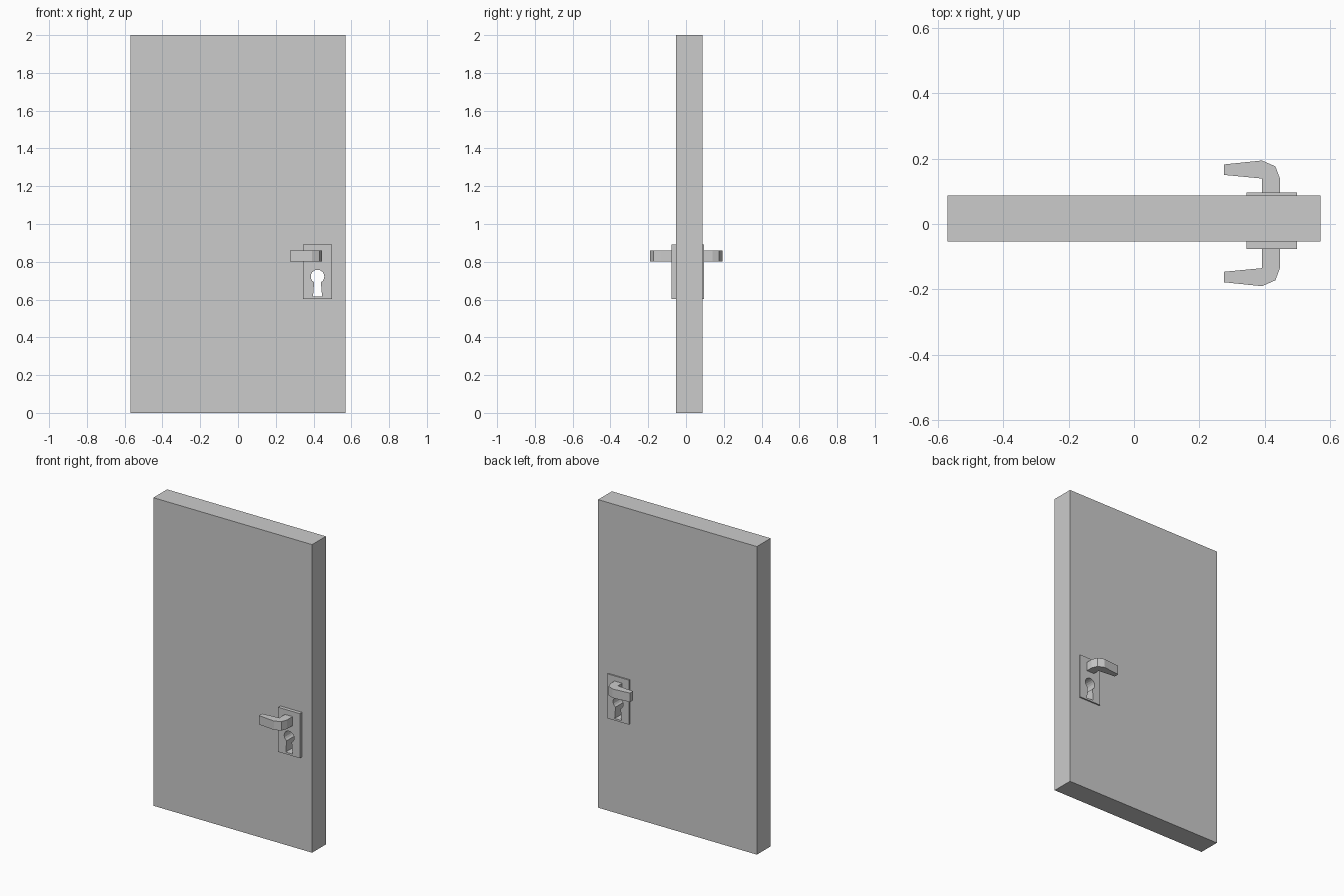
import bpy, bmesh
from math import cos, sin, radians
from mathutils import Vector

if "Cube" in bpy.data.objects:
    bpy.data.objects.remove(bpy.data.objects["Cube"])


def prism(name, profile, offset):
    """Extrude a closed 3D outline by an offset vector into a solid."""
    bm = bmesh.new()
    face = bm.faces.new([bm.verts.new(p) for p in profile])
    ext = bmesh.ops.extrude_face_region(bm, geom=[face], use_keep_orig=True)
    verts = [g for g in ext["geom"] if isinstance(g, bmesh.types.BMVert)]
    bmesh.ops.translate(bm, verts=verts, vec=Vector(offset))
    bmesh.ops.recalc_face_normals(bm, faces=bm.faces)
    mesh = bpy.data.meshes.new(name)
    bm.to_mesh(mesh)
    bm.free()
    obj = bpy.data.objects.new(name, mesh)
    bpy.context.collection.objects.link(obj)
    return obj


def box(name, x0, x1, y0, y1, z0, z1):
    outline = [(x0, y0, z0), (x1, y0, z0), (x1, y0, z1), (x0, y0, z1)]
    return prism(name, outline, (0, y1 - y0, 0))


FRONT, BACK = -0.054, 0.087          # door faces
PLATE_FRONT, PLATE_BACK = -0.077, 0.096

# Door panel and the two lock plates
door = box("door_panel", -0.57, 0.57, FRONT, BACK, 0, 2)
front_plate = box("front_plate", 0.343, 0.498, PLATE_FRONT, FRONT, 0.603, 0.892)
back_plate = box("back_plate", 0.343, 0.498, BACK, PLATE_BACK, 0.603, 0.892)

# Keyhole: round top and flared slot, cut through everything
kx, kz, r = 0.421, 0.722, 0.036
outline = [(kx + r * cos(radians(a)), -0.3, kz + r * sin(radians(a)))
           for a in range(-60, 241, 20)]
outline += [(kx - 0.024, -0.3, 0.616), (kx + 0.024, -0.3, 0.616)]
cutter = prism("keyhole_cutter", outline, (0, 0.6, 0))
cutter.hide_render = True
for obj in (door, front_plate, back_plate):
    mod = obj.modifiers.new("keyhole", 'BOOLEAN')
    mod.operation = 'DIFFERENCE'
    mod.solver = 'EXACT'
    mod.object = cutter
    bpy.context.view_layer.objects.active = obj
    bpy.ops.object.modifier_apply(modifier=mod.name)
bpy.data.objects.remove(cutter)

# Bent lever handles, mirrored front and back
lever = [(0.391, 0.137), (0.275, 0.148), (0.275, 0.180), (0.391, 0.192),
         (0.432, 0.174), (0.446, 0.137)]
for name, side, root in (("front_handle", -1, PLATE_FRONT),
                         ("back_handle", 1, PLATE_BACK)):
    pts = [(0.391, root)] + [(x, side * y + 0.002) for x, y in lever] + [(0.446, root)]
    prism(name, [(x, y, 0.801) for x, y in pts], (0, 0, 0.058))
